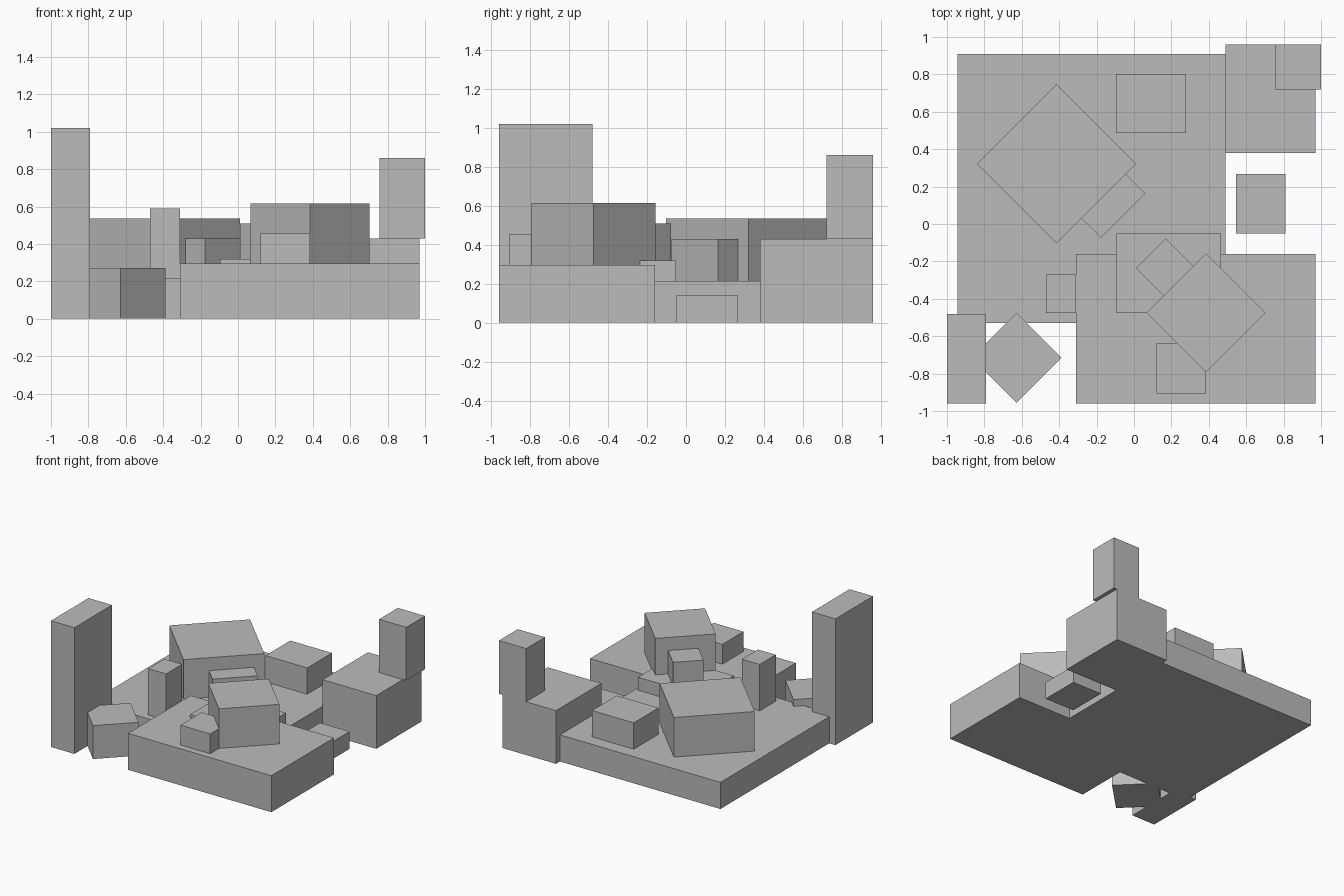
import bpy, bmesh, math
from mathutils import Matrix, Vector

if "Cube" in bpy.data.objects:
    bpy.data.objects.remove(bpy.data.objects["Cube"])

# One flat grey for the whole model
grey = bpy.data.materials.new("plain_grey")
grey.diffuse_color = (0.5, 0.5, 0.5, 1)
grey.use_nodes = True
grey.node_tree.nodes["Principled BSDF"].inputs["Base Color"].default_value = grey.diffuse_color


def block(name, centre, size, z0, z1, turn=0):
    """Box with the given footprint between two heights, turned about z."""
    mesh = bpy.data.meshes.new(name)
    bm = bmesh.new()
    bmesh.ops.create_cube(bm, size=1)
    place = (Matrix.Translation(Vector((*centre, (z0 + z1) / 2)))
             @ Matrix.Rotation(math.radians(turn), 4, 'Z')
             @ Matrix.Diagonal((*size, z1 - z0, 1)))
    bm.transform(place)
    bm.to_mesh(mesh)
    bm.free()
    mesh.materials.append(grey)
    obj = bpy.data.objects.new(name, mesh)
    bpy.context.collection.objects.link(obj)


def straight(name, x0, x1, y0, y1, z0, z1):
    """Axis-aligned block from its limits."""
    block(name, ((x0 + x1) / 2, (y0 + y1) / 2), (x1 - x0, y1 - y0), z0, z1)


def diamond(name, x, y, along, across, z0, z1):
    """Block turned 45 degrees; along runs towards +x+y."""
    block(name, (x, y), (along, across), z0, z1, 45)


R2 = math.sqrt(2)
BASE, TERRACE, PODIUM = 0.215, 0.295, 0.43

# Ground slabs
straight("base_slab", -0.945, 0.49, -0.53, 0.91, 0, BASE)
straight("front_terrace", -0.31, 0.97, -0.96, -0.16, 0, TERRACE)
straight("corner_podium", 0.49, 0.97, 0.38, 0.96, 0, PODIUM)

# Towers
straight("corner_tower", 0.757, 1.0, 0.72, 0.96, PODIUM, 0.86)
straight("tall_tower", -1.0, -0.79, -0.96, -0.48, 0, 1.02)
straight("slim_column", -0.47, -0.31, -0.475, -0.27, BASE, 0.59)

# Turned blocks and their annexes
diamond("main_block", -0.415, 0.322, 0.425 * R2, 0.425 * R2, BASE, 0.535)
diamond("main_annex", -0.11, 0.097, 0.237 * R2, 0.105 * R2, BASE, 0.43)
diamond("terrace_block", 0.385, -0.475, 0.318 * R2, 0.318 * R2, TERRACE, 0.615)
diamond("terrace_annex", 0.163, -0.23, 0.16 * R2, 0.147 * R2, BASE, 0.51)
diamond("ground_block", -0.628, -0.715, 0.24 * R2, 0.24 * R2, 0, 0.27)

# Low boxes
straight("low_plinth", -0.095, 0.465, -0.475, -0.052, BASE, 0.32)
straight("front_box", 0.12, 0.385, -0.905, -0.635, TERRACE, 0.455)
straight("back_box", -0.095, 0.278, 0.487, 0.803, BASE, 0.428)
straight("yard_box", 0.545, 0.81, -0.05, 0.268, 0, 0.14)
